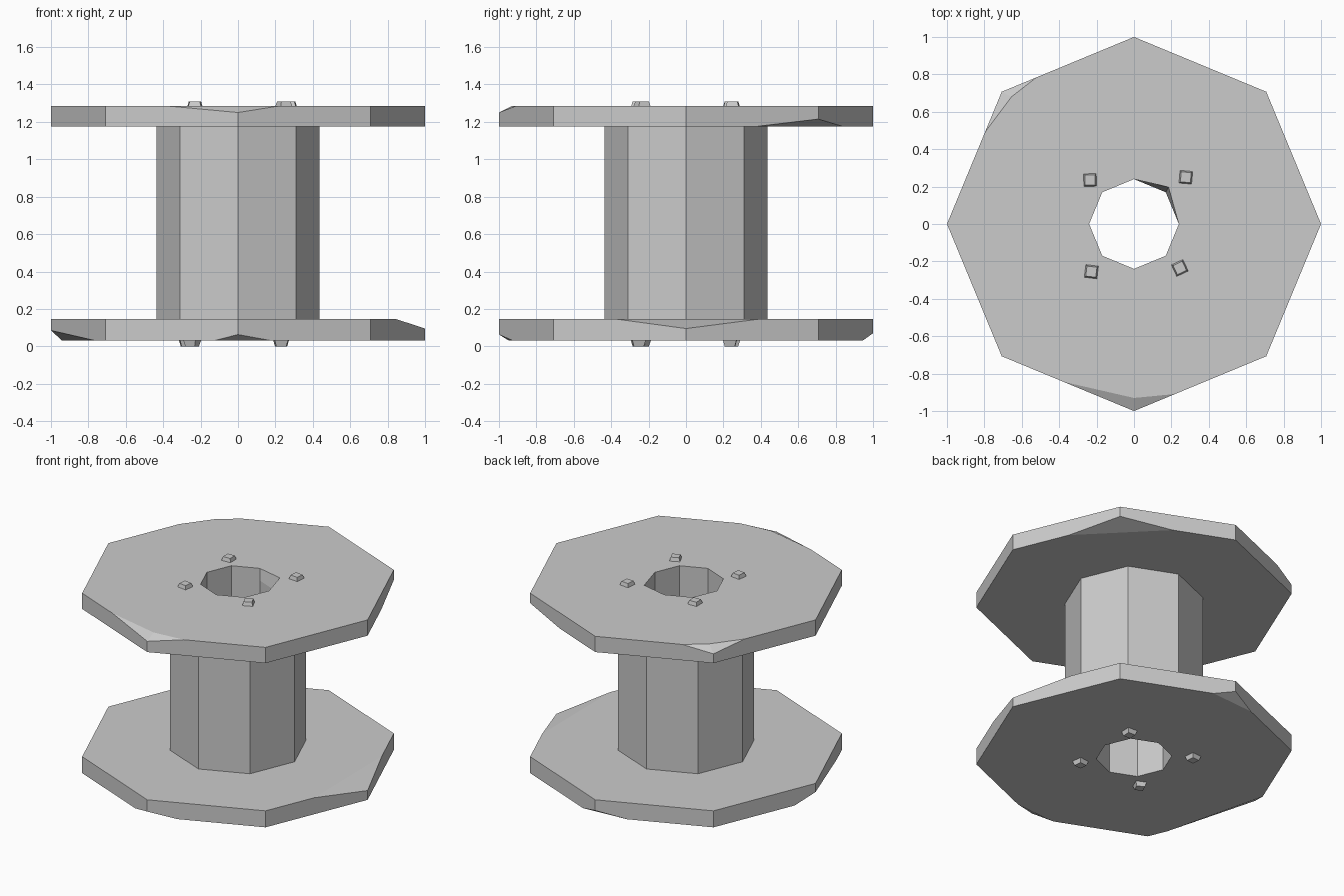
import bpy, bmesh
from math import cos, sin, radians, pi
from mathutils import Vector, Matrix

if "Cube" in bpy.data.objects:
    bpy.data.objects.remove(bpy.data.objects["Cube"])

BORE, CORE = 0.24, 0.437


def finish(bm, name):
    me = bpy.data.meshes.new(name)
    bm.to_mesh(me)
    bm.free()
    ob = bpy.data.objects.new(name, me)
    bpy.context.scene.collection.objects.link(ob)
    return ob


def revolve(profile, n=8):
    """Eight-sided open shell from an (r, z) profile."""
    bm = bmesh.new()
    rings = [[bm.verts.new((r * cos(2 * pi * k / n), r * sin(2 * pi * k / n), z))
              for k in range(n)] for r, z in profile]
    for a, b in zip(rings, rings[1:]):
        for k in range(n):
            m = (k + 1) % n
            bm.faces.new((a[k], a[m], b[m], b[k]))
    bm.normal_update()
    return bm


def chip(bm, a, b, c, centre):
    """Slice off the corner beyond the plane a-b-c and cap the cut."""
    a, b, c = Vector(a), Vector(b), Vector(c)
    no = (b - a).cross(c - a).normalized()
    if no.dot(a - Vector(centre)) < 0:
        no = -no
    res = bmesh.ops.bisect_plane(bm, geom=bm.verts[:] + bm.edges[:] + bm.faces[:],
                                 dist=1e-5, plane_co=a, plane_no=no, clear_outer=True)
    edges = [e for e in res['geom_cut'] if isinstance(e, bmesh.types.BMEdge)]
    for f in bmesh.ops.edgenet_fill(bm, edges=edges)['faces']:
        f.normal_update()
        if f.normal.dot(no) < 0:
            f.normal_flip()


def nudge_bore(bm):
    """Worn corner on the top rim of the bore."""
    for v in bm.verts:
        if (v.co - Vector((BORE * cos(pi / 4), BORE * sin(pi / 4), 1.285))).length < 0.01:
            v.co.x, v.co.y = 0.185, 0.197


# top flange with worn corners
bm = revolve([(CORE, 1.175), (1, 1.175), (1, 1.285), (BORE, 1.285)])
mid, t, u = (0, 0, 1.23), 1.285, 1.175
chip(bm, (-.38, -.843, t), (0, -.93, t), (0, -1, 1.25), mid)
chip(bm, (0, -.93, t), (.22, -.909, t), (0, -1, 1.25), mid)
chip(bm, (-.52, .785, t), (-.655, .68, t), (-.707, .707, 1.24), mid)
chip(bm, (-.655, .68, t), (-.797, .49, t), (-.707, .707, 1.24), mid)
chip(bm, (.847, .37, u), (.386, .84, u), (.707, .707, 1.215), mid)
nudge_bore(bm)
finish(bm, "top_flange")

# bottom flange with worn corners
bm = revolve([(BORE, 0.03), (1, 0.03), (1, 0.145), (CORE, 0.145)])
mid, t, u = (0, 0, 0.088), 0.145, 0.03
chip(bm, (-.76, -.58, u), (-.94, .145, u), (-1, 0, .085), mid)
chip(bm, (.847, -.37, t), (.84, .39, t), (1, 0, .095), mid)
chip(bm, (-.13, -.946, u), (.18, -.925, u), (0, -1, .063), mid)
chip(bm, (.135, .944, u), (-.19, .921, u), (0, 1, .07), mid)
finish(bm, "bottom_flange")

# drum and the bore through it
finish(revolve([(CORE, 0.145), (CORE, 1.175)]), "drum")
bm = revolve([(BORE, 1.285), (BORE, 1.2), (BORE, 0.03)])
nudge_bore(bm)
finish(bm, "bore")

# tapered bolt heads, the lower set turned over about the y axis
flip = Matrix.Translation((0, 0, 1.31)) @ Matrix.Rotation(pi, 4, 'Y')
for i, (x, y, ang) in enumerate([(-.235, .235, 2), (.277, .25, -5),
                                 (-.228, -.255, -7), (.245, -.235, 25)]):
    for side in ("top", "bottom"):
        bm = bmesh.new()
        place = Matrix.Translation((x, y, 1.295)) @ Matrix.Rotation(radians(ang), 4, 'Z')
        bmesh.ops.create_cone(bm, cap_ends=True, segments=4, radius1=.05, radius2=.038, depth=.03,
                              matrix=place @ Matrix.Rotation(pi / 4, 4, 'Z'))
        if side == "bottom":
            bmesh.ops.transform(bm, matrix=flip, verts=bm.verts)
        finish(bm, f"{side}_bolt_{i + 1}")
